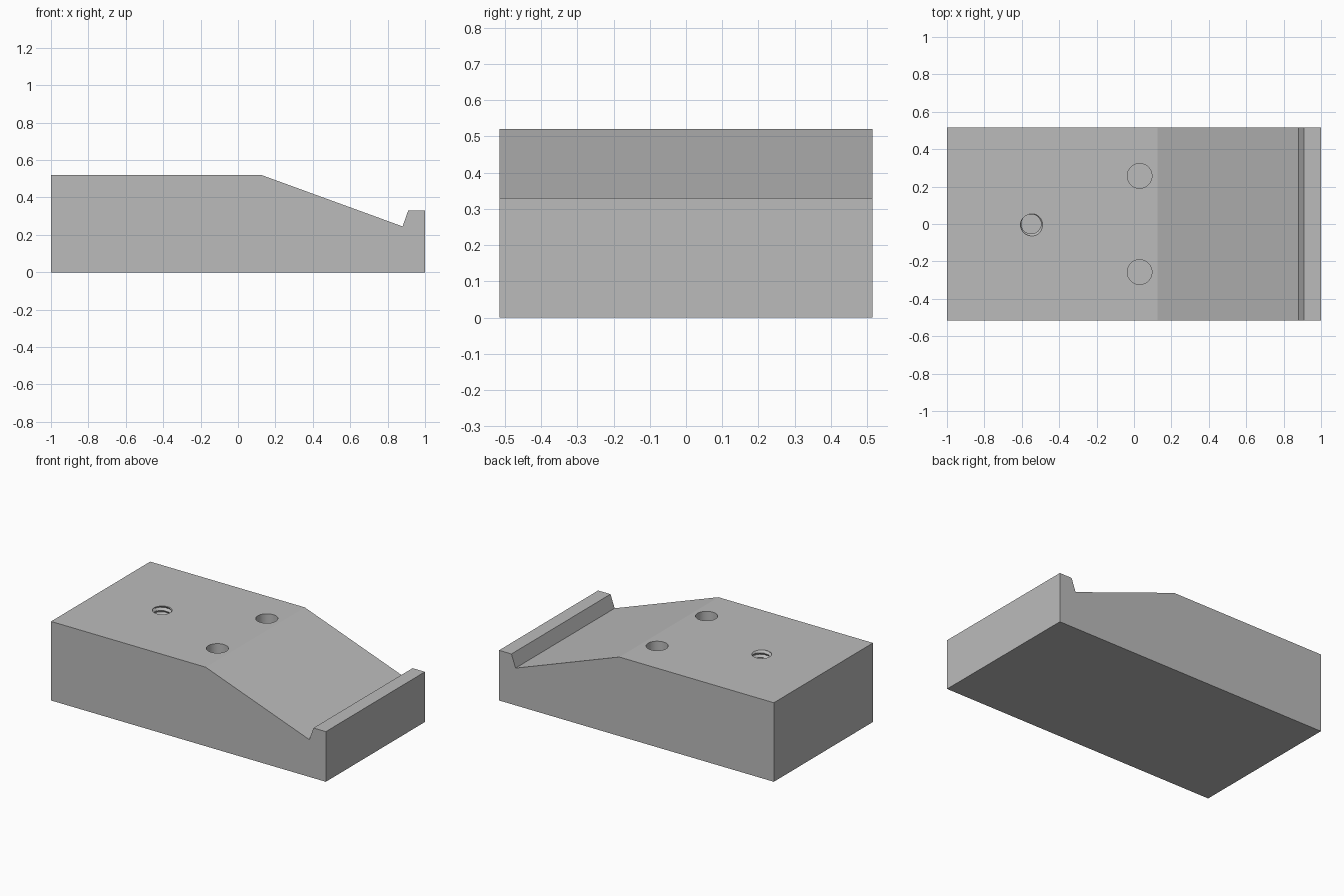
import bpy, bmesh, math

default = bpy.data.objects.get("Cube")
if default:
    bpy.data.objects.remove(default, do_unlink=True)

HALF_DEPTH = 0.515
TOP = 0.52
HOLE_R = 0.066

grey = bpy.data.materials.new("machined_grey")
grey.use_nodes = True
grey.diffuse_color = (0.5, 0.5, 0.5, 1)
grey.node_tree.nodes["Principled BSDF"].inputs["Base Color"].default_value = (0.5, 0.5, 0.5, 1)


def add_object(name, bm):
    bmesh.ops.recalc_face_normals(bm, faces=bm.faces)
    mesh = bpy.data.meshes.new(name)
    bm.to_mesh(mesh)
    bm.free()
    mesh.materials.append(grey)
    obj = bpy.data.objects.new(name, mesh)
    bpy.context.collection.objects.link(obj)
    return obj


def hole_cutter(name, x, y, bottom, radius, rows=1, segments=48):
    """Closed column whose radius is a function of turn angle and height."""
    bm = bmesh.new()
    height = TOP + 0.03 - bottom
    rings = []
    for i in range(rows + 1):
        z = bottom + height * i / rows
        ring = []
        for j in range(segments):
            a = math.tau * j / segments
            r = radius(a, z)
            ring.append(bm.verts.new((x + r * math.cos(a), y + r * math.sin(a), z)))
        rings.append(ring)
    for low, high in zip(rings, rings[1:]):
        for j in range(segments):
            k = (j + 1) % segments
            bm.faces.new((low[j], low[k], high[k], high[j]))
    bm.faces.new(rings[0])
    bm.faces.new(rings[-1])
    bmesh.ops.triangulate(bm, faces=[f for f in bm.faces if len(f.verts) == 4])
    cutter = add_object(name, bm)
    cutter.hide_render = True
    return cutter


def thread_radius(a, z, pitch=0.03, inner=0.052):
    # Triangular thread winding upwards
    t = (z / pitch - a / math.tau) % 1.0
    return inner + (HOLE_R - inner) * (1 - abs(2 * t - 1))


# Wedge block with a raised lip at the low end
profile = [(-1, 0), (1, 0), (1, 0.33), (0.91, 0.33),
           (0.88, 0.245), (0.125, TOP), (-1, TOP)]
bm = bmesh.new()
face = bm.faces.new([bm.verts.new((x, -HALF_DEPTH, z)) for x, z in profile])
side = bmesh.ops.extrude_face_region(bm, geom=[face])
moved = [v for v in side["geom"] if isinstance(v, bmesh.types.BMVert)]
bmesh.ops.translate(bm, verts=moved, vec=(0, 2 * HALF_DEPTH, 0))
block = add_object("wedge_block", bm)

# Two plain pin holes and one threaded hole
cutters = [hole_cutter("pin_hole_cutter", 0.03, y, 0.26, lambda a, z: HOLE_R)
           for y in (-0.257, 0.257)]
cutters.append(hole_cutter("threaded_hole_cutter", -0.55, 0, 0.25, thread_radius, rows=120))

bpy.ops.object.select_all(action="DESELECT")
block.select_set(True)
bpy.context.view_layer.objects.active = block
for cutter in cutters:
    mod = block.modifiers.new(cutter.name, "BOOLEAN")
    mod.operation = "DIFFERENCE"
    mod.solver = "EXACT"
    mod.object = cutter
    bpy.ops.object.modifier_apply(modifier=mod.name)
    bpy.data.objects.remove(cutter, do_unlink=True)

# Smooth hole walls, keep machined edges crisp
bpy.ops.object.shade_smooth_by_angle(angle=math.radians(15))
